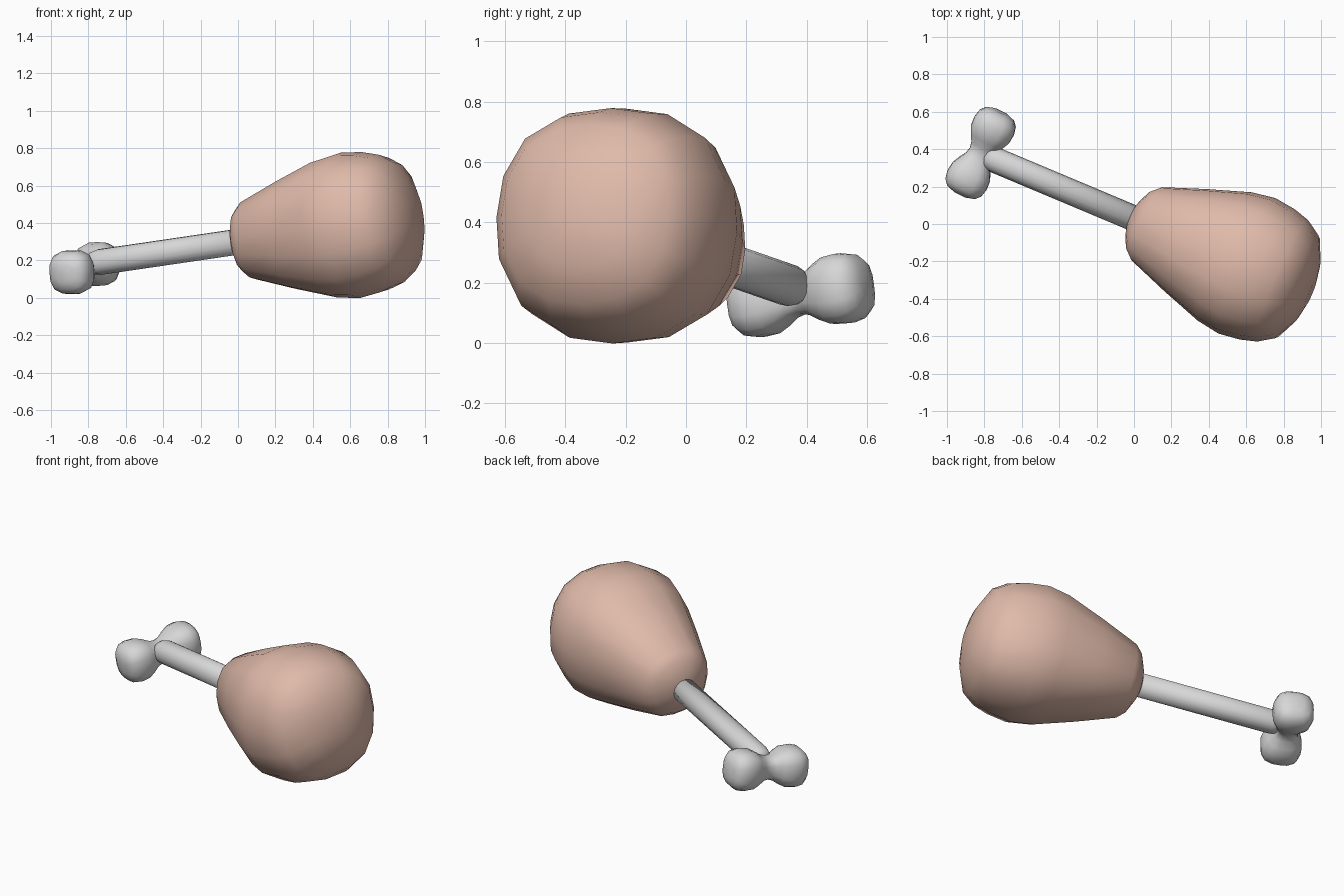
import bpy, bmesh, math
from mathutils import Vector

if "Cube" in bpy.data.objects:
    bpy.data.objects.remove(bpy.data.objects["Cube"])


def material(name, rgb):
    m = bpy.data.materials.new(name)
    m.diffuse_color = (*rgb, 1)
    m.use_nodes = True
    m.node_tree.nodes["Principled BSDF"].inputs["Base Color"].default_value = m.diffuse_color
    return m


meat_mat = material("roast_meat", (0.74, 0.49, 0.40))
bone_mat = material("bone_grey", (0.68, 0.68, 0.68))


def lathe(name, origin, axis, profile, mat, sides=16, square=0.0):
    """Sweep (distance, radius) rings along an axis; square bulges the diagonals."""
    axis = Vector(axis).normalized()
    u = axis.cross(Vector((0, 0, 1))).normalized()
    v = u.cross(axis)
    bm = bmesh.new()
    rings = []
    for t, r in profile:
        c = Vector(origin) + axis * t
        ring = []
        for i in range(sides):
            a = 2 * math.pi * i / sides
            k = r * (1 + square * math.sin(2 * a) ** 2)
            ring.append(bm.verts.new(c + u * math.cos(a) * k + v * math.sin(a) * k))
        rings.append(ring)
    for a, b in zip(rings, rings[1:]):
        for i in range(sides):
            j = (i + 1) % sides
            bm.faces.new((a[i], a[j], b[j], b[i]))
    bm.faces.new(rings[0])
    bm.faces.new(rings[-1])
    bmesh.ops.recalc_face_normals(bm, faces=bm.faces)
    for f in bm.faces:
        f.smooth = True
    me = bpy.data.meshes.new(name)
    bm.to_mesh(me)
    bm.free()
    me.materials.append(mat)
    ob = bpy.data.objects.new(name, me)
    bpy.context.collection.objects.link(ob)
    return ob


ORIGIN = (0, 0.03, 0.30)
AXIS = (0.914, -0.384, 0.134)

# Plump meat, narrow at the bone and blunt at the far end
lathe("meat", ORIGIN, AXIS,
      [(-0.022, 0.04), (-0.004, 0.10), (0.03, 0.17), (0.075, 0.212),
       (0.30, 0.295), (0.53, 0.372), (0.66, 0.393), (0.78, 0.378),
       (0.87, 0.352), (0.95, 0.30), (1.01, 0.18), (1.035, 0.07)],
      meat_mat, square=0.06)

# Straight bone shaft
lathe("bone_shaft", ORIGIN, AXIS,
      [(-0.87, 0.035), (-0.85, 0.06), (-0.81, 0.069), (0.10, 0.069)],
      bone_mat, sides=16, square=0.03)

# Two knuckles joined by a waist, across the shaft end
half = [(0.035, 0.072), (0.075, 0.095), (0.115, 0.113), (0.165, 0.117),
        (0.205, 0.108), (0.232, 0.085), (0.247, 0.045)]
lathe("bone_knuckles", (-0.82, 0.38, 0.159), (0.125, 0.25, 0.04),
      [(-t, r) for t, r in reversed(half)] + [(0, 0.064)] + half,
      bone_mat, square=0.12)
